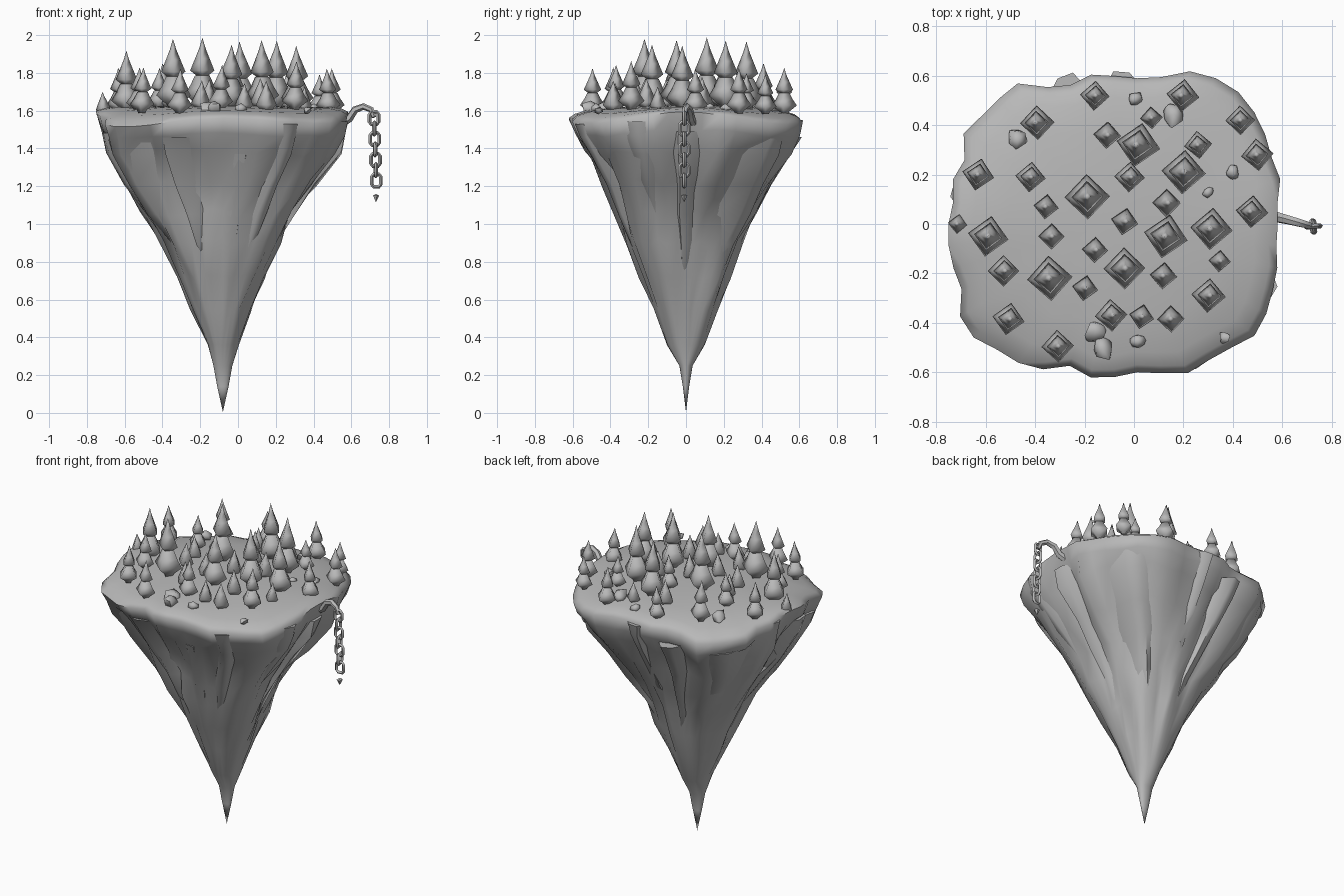
import bpy, bmesh, math, random
from mathutils import Vector, Matrix, noise

if "Cube" in bpy.data.objects:
    bpy.data.objects.remove(bpy.data.objects["Cube"])

random.seed(4)
stone = bpy.data.materials.new("grey stone")
stone.diffuse_color = (0.48, 0.48, 0.48, 1)
stone.use_nodes = True
stone.node_tree.nodes["Principled BSDF"].inputs["Base Color"].default_value = stone.diffuse_color


def finish(name, bm, angle=50):
    bmesh.ops.recalc_face_normals(bm, faces=bm.faces)
    me = bpy.data.meshes.new(name)
    bm.to_mesh(me)
    bm.free()
    ob = bpy.data.objects.new(name, me)
    bpy.context.collection.objects.link(ob)
    me.materials.append(stone)
    bpy.ops.object.select_all(action='DESELECT')
    ob.select_set(True)
    bpy.context.view_layer.objects.active = ob
    bpy.ops.object.shade_smooth_by_angle(angle=math.radians(angle))
    return ob


def skin(bm, rings, closed=False):
    """Bridge equal rings of points; a ring of one point is a tip."""
    vs = [[bm.verts.new(p) for p in r] for r in rings]
    pairs = list(zip(vs, vs[1:])) + ([(vs[-1], vs[0])] if closed else [])
    for a, b in pairs:
        n = max(len(a), len(b))
        for i in range(n):
            j = (i + 1) % n
            if len(a) == 1:
                bm.faces.new((a[0], b[j], b[i]))
            elif len(b) == 1:
                bm.faces.new((a[i], a[j], b[0]))
            else:
                bm.faces.new((a[i], a[j], b[j], b[i]))


# Island rock: height, left, right, front and back reach from the axis
CX, SEG = -0.08, 44
LEVELS = [(0.14, .03, .03, .017, .017), (0.25, .05, .05, .035, .035),
          (0.36, .08, .085, .10, .10), (0.55, .17, .155, .17, .17),
          (0.72, .235, .225, .25, .24), (0.90, .325, .305, .33, .30),
          (1.06, .43, .39, .39, .39), (1.22, .54, .505, .45, .47),
          (1.38, .625, .625, .53, .56), (1.48, .65, .66, .585, .605),
          (1.56, .665, .675, .62, .622)]
edge_jitter = [random.uniform(-.035, .03) for _ in range(SEG)]


def outline(level, i, scale=1.0):
    z, l, r, f, b = level
    t = 2 * math.pi * i / SEG
    c, s = math.cos(t), math.sin(t)
    e = 2 + 0.8 * min(1, z / 1.5)
    k = (abs(c) ** e + abs(s) ** e) ** (-1 / e) * scale
    return CX + c * k * (r if c > 0 else l), s * k * (b if s > 0 else f)


def rim_lift(x, y):
    """Rim rises at the two ends and droops at the four corners."""
    u, v = min(1, abs(x - CX) / .66), min(1, abs(y) / .62)
    return .035 * u ** 3 * (1 - v) - (.13 if x < CX else .08) * (u * v) ** 2


rings = [[(CX, 0, 0.005)]]
for lv in LEVELS:
    z, ring = lv[0], []
    rough = min(1, max(0, (z - .3) / .5))
    for i in range(SEG):
        t = 2 * math.pi * i / SEG
        c, s = math.cos(t), math.sin(t)
        # long gullies, creased ridges and small lumps that fade at the rim
        n = noise.noise(Vector((c * 2.6, s * 2.6, z * 1.5)))
        n2 = abs(noise.noise(Vector((c * 3.6 + 9, s * 3.6, z * 2.6))))
        n3 = noise.noise(Vector((c * 7, s * 7 + 5, z * 6)))
        rim = 1 if z < 1.45 else .3
        sc = 1 - rough * rim * (.01 - .16 * n + .18 * n2 - .08 * n3)
        if z > 1.3:
            sc += edge_jitter[i] * (1 if z > 1.4 else .6)
        x, y = outline(lv, i, min(sc, 1.04))
        lift = rim_lift(x, y) * (1 if z > 1.5 else .8 if z > 1.45 else .4 if z > 1.3 else 0)
        wob = .025 if z < 1.5 else .008
        ring.append((x, y, z + lift + rough * rim * random.uniform(-wob, wob)))
    rings.append(ring)
edge = rings[-1]
for k, z in ((.95, 1.583), (.86, 1.60), (.65, 1.615), (.4, 1.625), (.2, 1.63)):
    rings.append([(CX + (p[0] - CX) * k, p[1] * k,
                   z + rim_lift(p[0], p[1]) * k ** 4) for p in edge])
rings.append([(CX, 0, 1.632)])
bm = bmesh.new()
skin(bm, rings)
finish("island_rock", bm, 75)

# Rock slabs on the sides: angle in degrees, top level, bottom level, half width, bulge
bm = bmesh.new()
for deg, hi, lo, w, bulge in (
        (165, 10, 5, .15, 0), (195, 9, 4, .14, 0), (220, 9, 5, .19, .03), (248, 9, 5, .11, 0),
        (330, 10, 5, .15, 0), (300, 10, 4, .13, .01), (5, 9, 4, .13, 0), (275, 8, 4, .10, 0),
        (45, 9, 4, .18, .03), (85, 10, 6, .11, 0), (110, 9, 4, .12, 0), (137, 9, 5, .17, .02)):
    i = deg / 360 * SEG
    t = math.radians(deg)
    side = Vector((-math.sin(t), math.cos(t), 0))
    out = Vector((math.cos(t), math.sin(t), 0))
    peak = random.uniform(-.5, .5)
    slab = []
    for q in range(lo, hi + 1):
        f = (q - lo) / (hi - lo)
        x, y = outline(LEVELS[q], i, 1.0)
        lift = rim_lift(x, y) * max(0, (q - 7) / 3)
        c = Vector((x, y, LEVELS[q][0] - .01 + lift)) - out * (.03 + .02 * (1 - f))
        c += out * bulge * math.sin(math.pi * f)
        ww = w * (.4 + .6 * f) * random.uniform(.85, 1.1)
        slab.append([c - side * ww - out * .08,
                     c + side * ww * (peak - .3) + out * random.uniform(.01, .03),
                     c + side * ww * (peak + .3) + out * random.uniform(.01, .03),
                     c + side * ww - out * .08,
                     c - out * .16])
    mid = lambda r: sum(r, Vector()) / len(r)
    skin(bm, [[mid(slab[0]) - Vector((0, 0, .08))]] + slab + [[mid(slab[-1])]])
finish("side_slabs", bm, 60)


def ground(x, y):
    d = max(abs((x - CX) / .67), abs(y / .62))
    return 1.628 - .045 * d ** 2 + .6 * min(0, rim_lift(x, y))


def conifer(bm, x, y, r, h, profile):
    turn = random.uniform(-.2, .1)
    z0 = ground(x, y) - .01
    lean = random.uniform(-.012, .012)
    skin(bm, [[(x + lean * f + r * k * math.cos(turn + a * math.pi / 2),
                y + r * k * math.sin(turn + a * math.pi / 2), z0 + h * f)
               for a in range(4 if k else 1)] for f, k in profile])


# Tiered trees
tiered = [(-.16, .52, .06), (.2, .52, .067), (-.39, .41, .07), (.02, .32, .09),
          (.26, .32, .057), (.43, .42, .06), (.5, .28, .066), (-.42, .19, .062),
          (-.63, .2, .066), (-.19, .11, .092), (-.02, .19, .062), (.2, .21, .09),
          (.48, .05, .065), (.315, -.02, .086), (.13, -.05, .09), (-.59, -.05, .083),
          (-.04, -.18, .085), (-.34, -.22, .092), (-.53, -.19, .064), (.3, -.29, .07),
          (-.51, -.385, .066), (-.095, -.37, .066), (-.31, -.495, .066)]
bm = bmesh.new()
for x, y, r in tiered:
    conifer(bm, x, y, r, 5.0 * r - .09,
            [(0, 0), (0, .3), (.06, .4), (.19, 1), (.32, .68), (.46, .42), (.46, .35),
             (.53, .7), (.7, .42), (.85, .18), (1, 0)])
finish("tiered_trees", bm, 100)

# Small single-cone trees
small = [(-.11, .36, .055), (.07, .43, .045), (.13, .085, .057), (-.355, .07, .05),
         (-.04, .01, .055), (-.335, -.05, .052), (-.71, 0, .042), (-.16, -.105, .052),
         (.12, -.21, .055), (.345, -.15, .044), (-.2, -.26, .052), (.03, -.375, .05),
         (.15, -.385, .055)]
bm = bmesh.new()
for x, y, r in small:
    conifer(bm, x, y, r, 2.9 * r, [(0, 0), (0, .5), (.2, 1), (.6, .5), (.8, .22), (1, 0)])
finish("small_trees", bm, 100)

# Boulders and the pebble under the chain
bm = bmesh.new()
for x, y, r in [(.155, .44, .05), (-.155, -.435, .048), (-.125, -.505, .052),
                (-.47, .345, .047), (.005, .505, .032), (.4, .21, .032),
                (.365, -.46, .028), (.015, -.475, .034), (.3, .13, .026)]:
    m = (Matrix.Translation((x, y, ground(x, y) + r * .25))
         @ Matrix.Rotation(random.random() * 3, 4, 'Z') @ Matrix.Diagonal((1, .9, .75, 1)))
    new = bmesh.ops.create_icosphere(bm, subdivisions=1, radius=r, matrix=m)["verts"]
    for v in new:
        v.co += Vector([random.uniform(-.2, .2) * r for _ in range(3)])
finish("boulders", bm, 60)

bm = bmesh.new()
skin(bm, [[(.73, -.01, 1.115)],
          [(.73 + .018 * math.cos(a * 1.257), -.01 + .018 * math.sin(a * 1.257), 1.15)
           for a in range(5)], [(.73, -.01, 1.16)]])
finish("hanging_pebble", bm, 30)


# Hook arm and chain links are swept tubes
def tube(name, pts, radii, sides=6, closed=False):
    pts = [Vector(p) for p in pts]
    n, rings = len(pts), []
    # fixed vector normal to the plane of the path keeps the sweep from twisting
    up = (pts[1] - pts[0]).cross(pts[2] - pts[1]).normalized()
    for i, p in enumerate(pts):
        a = pts[i - 1] if closed or i else p
        b = pts[(i + 1) % n] if closed or i < n - 1 else p
        across = up.cross((b - a).normalized())
        rings.append([p + radii[i] * (math.cos(2 * math.pi * k / sides) * across
                                      + math.sin(2 * math.pi * k / sides) * up)
                      for k in range(sides)])
    if not closed:
        rings = [[pts[0]]] + rings + [[pts[-1]]]
    bm = bmesh.new()
    skin(bm, rings, closed)
    finish(name, bm, 45)


tube("chain_hook", [(.54, .04, 1.53), (.59, .025, 1.56), (.62, .018, 1.605),
                    (.665, .006, 1.622), (.705, -.005, 1.605), (.72, -.01, 1.565)],
     [.024, .022, .02, .018, .016, .012])
for k in range(7):
    z, x = 1.56 - .055 * k, .72 + .002 * k
    yaw = 0.1 + (k % 2) * math.pi / 2
    loop = []
    for a, b in ((.024, .02), (.014, .033), (-.014, .033),
                 (-.024, .02), (-.024, -.02), (-.014, -.033), (.014, -.033), (.024, -.02)):
        loop.append((x + a * math.cos(yaw), -.01 + a * math.sin(yaw), z + b))
    tube("chain_link_%d" % (k + 1), loop, [.01] * 8, 4, True)
